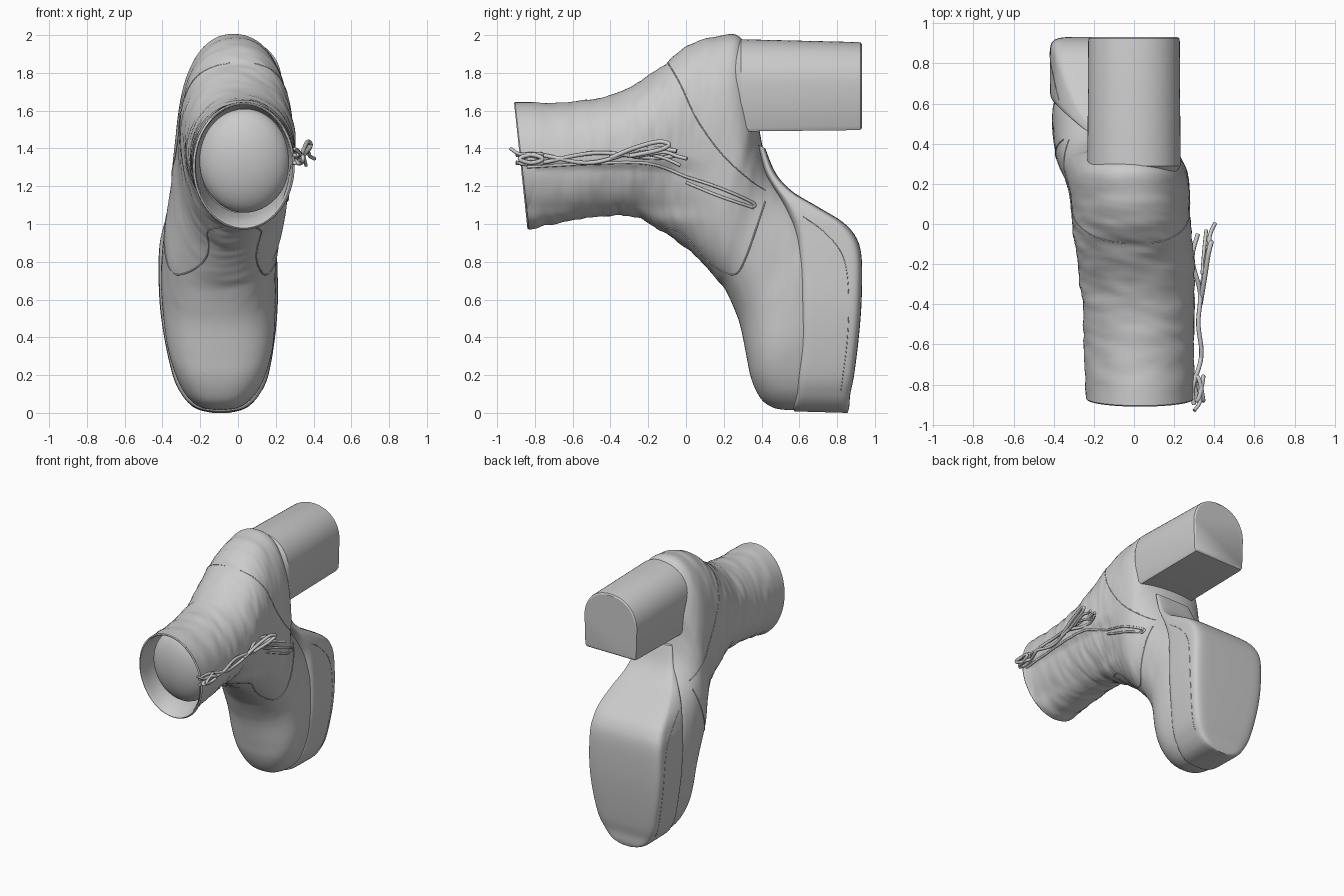
import bpy, bmesh, math
from mathutils import Vector, noise
from mathutils.bvhtree import BVHTree

if "Cube" in bpy.data.objects:
    bpy.data.objects.remove(bpy.data.objects["Cube"])


def catmull(rows, sub):
    """Smoothly interpolate rows of numbers."""
    out = []
    for i in range(len(rows) - 1):
        p0, p1, p2 = rows[max(i - 1, 0)], rows[i], rows[i + 1]
        p3 = rows[min(i + 2, len(rows) - 1)]
        for k in range(sub):
            t = k / sub
            out.append([0.5 * (2 * b + (c - a) * t + (2 * a - 5 * b + 4 * c - d) * t * t
                               + (3 * b - a - 3 * c + d) * t ** 3)
                        for a, b, c, d in zip(p0, p1, p2, p3)])
    out.append(list(rows[-1]))
    return out


def power(v, n):
    return math.copysign(abs(v) ** (2 / n), v)


def smoothstep(a, b, x):
    t = min(max((x - a) / (b - a), 0), 1)
    return t * t * (3 - 2 * t)


def finish(name, bm, angle=40):
    me = bpy.data.meshes.new(name)
    bm.to_mesh(me)
    bm.free()
    ob = bpy.data.objects.new(name, me)
    bpy.context.collection.objects.link(ob)
    bpy.ops.object.select_all(action='DESELECT')
    ob.select_set(True)
    bpy.context.view_layer.objects.active = ob
    bpy.ops.object.shade_smooth_by_angle(angle=math.radians(angle))
    return ob


def skin_rings(bm, rings, caps=(True, True)):
    for r, s in zip(rings, rings[1:]):
        for i in range(len(r)):
            j = (i + 1) % len(r)
            bm.faces.new((r[i], r[j], s[j], s[i]))
    for cap, ring in zip(caps, (rings[0], rings[-1])):
        if cap:
            bm.faces.new(ring)
    bmesh.ops.recalc_face_normals(bm, faces=bm.faces)


def loft(name, rows, sides=64, sub=6, caps=(True, True), warp=None, angle=40):
    """Row: ay, az, by, bz, xmin, xmax, n = section spanning A to B, superellipse power n."""
    bm = bmesh.new()
    rings = []
    for ay, az, by, bz, x0, x1, n in catmull(rows, sub):
        ring = []
        for i in range(sides):
            a = math.tau * i / sides
            u, v = power(math.cos(a), n), power(math.sin(a), n)
            ring.append(bm.verts.new(((x0 + x1) / 2 + (x1 - x0) / 2 * v,
                                      (ay + by) / 2 + (by - ay) / 2 * u,
                                      (az + bz) / 2 + (bz - az) / 2 * u)))
        rings.append(ring)
    skin_rings(bm, rings, caps)
    if warp:
        bm.normal_update()
        for v, co in [(v, warp(v.co, v.normal)) for v in bm.verts]:
            v.co = co
    return finish(name, bm, angle)


def leather(p, n):
    """Soft cross folds on the shaft, plus the sunken gusset under the laces."""
    shaft = 1 - smoothstep(-0.1, 0.2, p.y)
    edge = smoothstep(-0.92, -0.75, p.y)
    fold = noise.noise(Vector((p.x * 4, p.y * 14 + p.z * 3, p.z * 4 + 7)))
    fine = noise.noise(Vector((p.x * 7, p.y * 32 + p.x * 6, p.z * 7)))
    q = p + n * (0.7 * fold + 0.5 * fine) * (0.003 + 0.007 * shaft) * edge * smoothstep(0.4, 0.7, p.z)
    if p.x > 0.05:
        q.x -= 0.025 * shaft * (1 - smoothstep(1.29, 1.33, p.z)) * smoothstep(1.0, 1.1, p.z)
    return q


# Upper: shaft opening, ankle bend, heel counter, instep and toe
rim = (-0.83, 0.97, -0.905, 1.645, -0.24, 0.30, 2.0)
upper = loft("upper", [
    rim,
    (-0.60, 1.02, -0.60, 1.645, -0.25, 0.30, 2.05),
    (-0.40, 1.045, -0.35, 1.70, -0.26, 0.30, 2.1),
    (-0.25, 1.03, -0.15, 1.82, -0.28, 0.30, 2.1),
    (-0.14, 0.97, 0.00, 1.94, -0.30, 0.29, 2.1),
    (-0.05, 0.91, 0.15, 1.99, -0.31, 0.28, 2.2),
    (0.04, 0.84, 0.295, 1.98, -0.325, 0.275, 2.3),
    (0.11, 0.77, 0.37, 1.72, -0.345, 0.265, 2.4),
    (0.16, 0.71, 0.39, 1.49, -0.36, 0.245, 2.4),
    (0.21, 0.65, 0.46, 1.27, -0.385, 0.215, 2.4),
    (0.26, 0.54, 0.68, 1.03, -0.405, 0.20, 2.4),
    (0.29, 0.45, 0.78, 0.82, -0.405, 0.20, 2.4),
    (0.32, 0.30, 0.78, 0.50, -0.38, 0.19, 2.5),
    (0.34, 0.20, 0.78, 0.30, -0.345, 0.16, 2.6),
    (0.37, 0.12, 0.78, 0.15, -0.30, 0.115, 2.6),
    (0.41, 0.06, 0.78, 0.07, -0.25, 0.06, 2.6),
    (0.47, 0.025, 0.76, 0.03, -0.19, 0.00, 2.6),
    (0.54, 0.015, 0.74, 0.02, -0.13, -0.06, 2.6),
], sides=96, sub=12, caps=(False, True), warp=leather)

# Lining rolled in from the rim, and the rounded filling inside the shaft
loft("shaft_lining", [
    rim,
    (-0.835, 0.985, -0.90, 1.63, -0.225, 0.285, 2.0),
    (-0.75, 1.03, -0.78, 1.615, -0.22, 0.27, 2.1),
    (-0.60, 1.06, -0.60, 1.60, -0.20, 0.25, 2.1),
], sub=4, caps=(False, False))
bm = bmesh.new()
bmesh.ops.create_uvsphere(bm, u_segments=48, v_segments=24, radius=1)
for v in bm.verts:
    v.co = (0.035 + 0.24 * v.co.x, -0.72 + 0.13 * v.co.y - 0.02 * v.co.z, 1.335 + 0.275 * v.co.z)
finish("shaft_filling", bm)

# Platform sole running up into the arched shank
platform = loft("platform_sole", [
    (0.38, 1.42, 0.42, 1.40, -0.16, 0.13, 3),
    (0.41, 1.29, 0.475, 1.27, -0.20, 0.14, 3),
    (0.45, 1.21, 0.56, 1.175, -0.255, 0.155, 4),
    (0.50, 1.13, 0.70, 1.09, -0.325, 0.18, 5),
    (0.54, 1.05, 0.83, 1.01, -0.375, 0.195, 6),
    (0.57, 0.97, 0.90, 0.93, -0.402, 0.20, 7),
    (0.59, 0.86, 0.93, 0.82, -0.418, 0.205, 8),
    (0.60, 0.60, 0.93, 0.60, -0.415, 0.21, 8),
    (0.60, 0.40, 0.915, 0.40, -0.39, 0.195, 8),
    (0.585, 0.20, 0.89, 0.20, -0.345, 0.16, 8),
    (0.58, 0.10, 0.87, 0.10, -0.30, 0.115, 8),
    (0.57, 0.045, 0.865, 0.04, -0.25, 0.065, 8),
    (0.57, 0.018, 0.86, 0.013, -0.20, 0.015, 8),
    (0.575, 0.008, 0.855, 0.0, -0.14, -0.045, 8),
], sub=6, angle=35)

# Block heel: D-shaped column with a flat breast
bm = bmesh.new()
rings = []
for y, top, bottom, hw in ((0.22, 1.90, 1.53, 0.19), (0.29, 1.978, 1.49, 0.232),
                           (0.91, 1.963, 1.497, 0.228), (0.925, 1.96, 1.50, 0.225),
                           (0.932, 1.95, 1.51, 0.215)):
    spring = bottom + 0.52 * (top - bottom)
    pts = [(-hw * 0.92, bottom), (hw * 0.92, bottom), (hw * 0.97, bottom + 0.02)]
    pts += [(hw * power(math.cos(a), 2.15), spring + (top - spring) * power(math.sin(a), 2.15))
            for a in (math.pi * i / 32 for i in range(33))]
    pts += [(-hw * 0.97, bottom + 0.02)]
    rings.append([bm.verts.new((x, y, z)) for x, z in pts])
skin_rings(bm, rings)
finish("block_heel", bm, 30)


def tube(name, pts, radius, closed=False):
    cu = bpy.data.curves.new(name, 'CURVE')
    cu.dimensions = '3D'
    cu.bevel_depth = radius
    cu.bevel_resolution = 2
    cu.use_fill_caps = True
    sp = cu.splines.new('POLY')
    sp.points.add(len(pts) - 1)
    for q, p in zip(sp.points, pts):
        q.co = (*p, 1)
    sp.use_cyclic_u = closed
    bpy.context.collection.objects.link(bpy.data.objects.new(name, cu))


def tree_of(ob):
    return BVHTree.FromPolygons([v.co for v in ob.data.vertices],
                                [p.vertices for p in ob.data.polygons])


def seam(name, tree, pts, side, radius=0.005, lift=0.0):
    """Project a side-view (y, z) path onto a surface and run a tube along it."""
    out = []
    for y, z in catmull(pts, 8):
        hit = tree.ray_cast(Vector((2 * side, y, z)), Vector((-side, 0, 0)))
        if hit[0]:
            out.append(hit[0] + Vector((side * lift, 0, 0)))
    if len(out) > 1:
        tube(name, out, radius)


skin, sole = tree_of(upper), tree_of(platform)

# Panel seams on both sides
for side, tag in ((1, "right"), (-1, "left")):
    seam("vamp_seam_" + tag, skin, [(-0.13, 0.985), (-0.02, 0.95), (0.10, 0.82), (0.20, 0.745),
                                    (0.27, 0.74), (0.32, 0.83), (0.38, 1.0), (0.42, 1.12)], side, 0.004)
    seam("counter_seam_" + tag, skin, [(-0.10, 1.86), (-0.03, 1.74), (0.06, 1.55), (0.19, 1.37),
                                       (0.33, 1.24), (0.42, 1.18)], side, 0.003)
    seam("welt_" + tag, sole, [(0.62, 1.04), (0.74, 0.95), (0.83, 0.83), (0.86, 0.65),
                               (0.855, 0.4), (0.82, 0.12)], side, 0.002)

# Side slit binding and lace placket edge
seam("side_slit", skin, [(0.0, 1.25), (0.18, 1.19), (0.35, 1.115), (0.355, 1.09),
                         (0.33, 1.095), (0.17, 1.15), (0.0, 1.22)], 1, 0.008, 0.002)
seam("placket_edge", skin, [(-0.87, 1.30), (-0.5, 1.32), (-0.2, 1.32), (0.0, 1.25)], 1, 0.008)

# Laces: two twisting strands along the shaft
for k in range(2):
    pts = []
    for i in range(90):
        y = -0.90 + 0.85 * i / 89
        w = 3 * y * math.pi + k * math.pi
        pts.append((0.318 + 0.012 * math.cos(w * 2) + 0.015 * math.sin(y * 9),
                    y, 1.345 + 0.025 * math.sin(w) + 0.03 * smoothstep(-0.6, -0.2, y)))
    tube("lace_strand_%d" % (k + 1), pts, 0.011)

# Bow loop, loose ends and end knot
bow = [(0.33, -0.40, 1.35), (0.35, -0.28, 1.40), (0.37, -0.15, 1.435), (0.385, -0.09, 1.42),
       (0.37, -0.15, 1.39), (0.34, -0.30, 1.36)]
tube("bow_loop", catmull(bow, 8), 0.012)
tube("loose_end_long", catmull([(0.34, -0.25, 1.36), (0.37, -0.12, 1.38), (0.38, -0.05, 1.36),
                                (0.405, 0.005, 1.345)], 8), 0.010)
tube("loose_end_short", catmull([(0.34, -0.25, 1.38), (0.35, -0.12, 1.35), (0.36, -0.03, 1.31)], 8), 0.009)
tube("lace_tip", catmull([(0.32, -0.80, 1.36), (0.33, -0.88, 1.37), (0.30, -0.93, 1.40)], 8), 0.009)
knot = [(0.325 + 0.02 * math.cos(2 * t), -0.82 + 0.06 * math.cos(3 * t), 1.345 + 0.025 * math.sin(2 * t))
        for t in (math.tau * i / 60 for i in range(60))]
tube("lace_knot", knot, 0.011, True)
